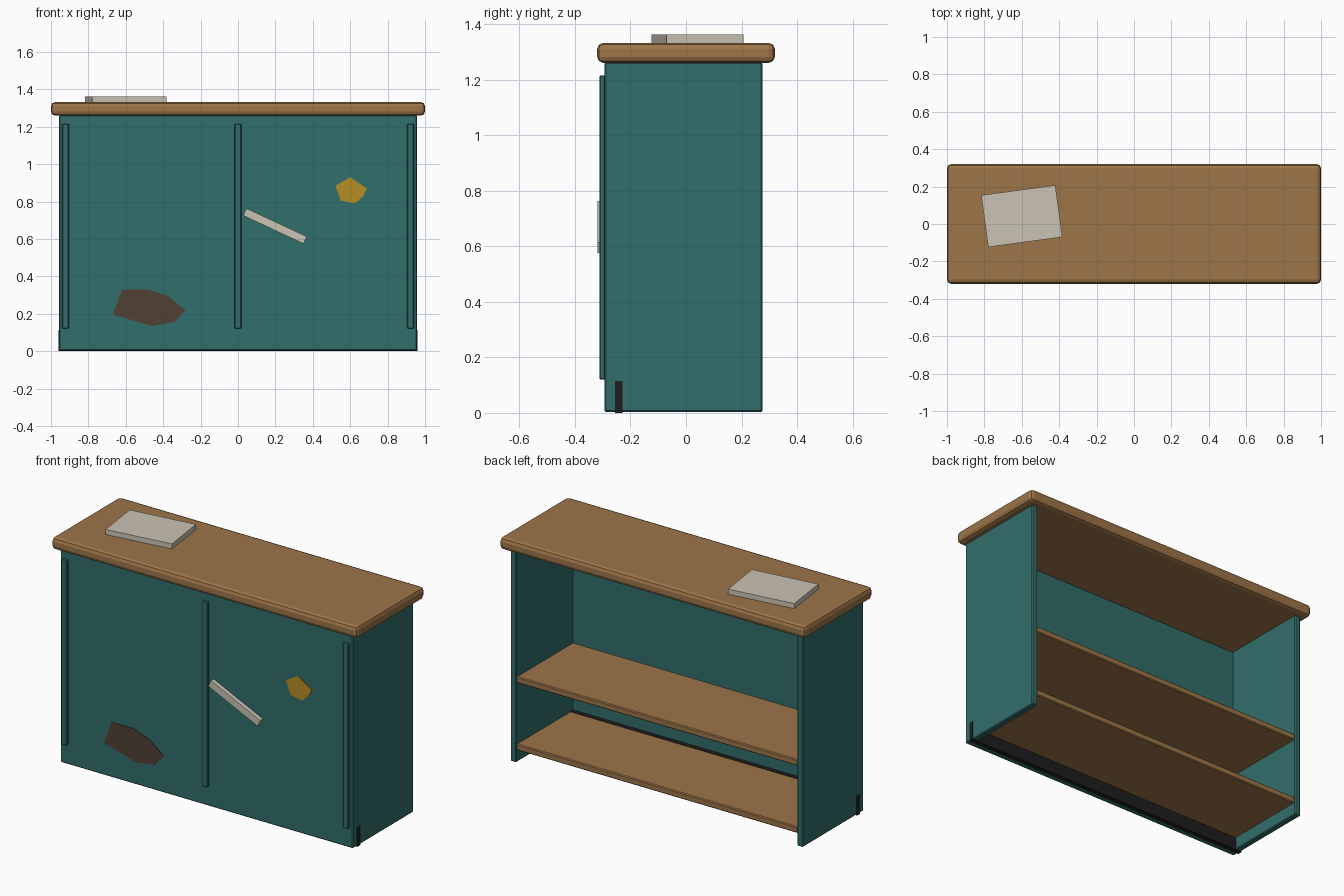
import bpy
import bmesh
from math import radians
from mathutils import Matrix

cube = bpy.data.objects.get("Cube")
if cube:
    bpy.data.objects.remove(cube, do_unlink=True)


def material(name, rgb):
    mat = bpy.data.materials.new(name)
    mat.use_nodes = True
    color = (*rgb, 1)
    mat.diffuse_color = color
    bsdf = mat.node_tree.nodes["Principled BSDF"]
    bsdf.inputs["Base Color"].default_value = color
    bsdf.inputs["Roughness"].default_value = 0.8
    return mat


teal = material("teal paint", (0.031, 0.157, 0.145))
wood = material("brown wood", (0.34, 0.177, 0.066))
paper = material("pale paper", (0.6, 0.55, 0.46))
stain = material("dark stain", (0.083, 0.05, 0.036))
mustard = material("mustard paint", (0.46, 0.27, 0.017))
black = material("black rubber", (0.013, 0.013, 0.014))


def finish(name, bm, mat):
    mesh = bpy.data.meshes.new(name)
    bmesh.ops.recalc_face_normals(bm, faces=bm.faces)
    bm.to_mesh(mesh)
    bm.free()
    mesh.materials.append(mat)
    obj = bpy.data.objects.new(name, mesh)
    bpy.context.collection.objects.link(obj)
    return obj


def box(name, mat, x, y, z, bevel=0, segments=1, turn=None):
    """Box spanning the given (low, high) ranges, turned about its centre."""
    bm = bmesh.new()
    size = [r[1] - r[0] for r in (x, y, z)]
    centre = [sum(r) / 2 for r in (x, y, z)]
    bmesh.ops.create_cube(bm, size=1, matrix=Matrix.Diagonal((*size, 1)))
    obj = finish(name, bm, mat)
    obj.location = centre
    if turn:
        obj.rotation_euler = turn
    if bevel:
        mod = obj.modifiers.new("Bevel", "BEVEL")
        mod.width = bevel
        mod.segments = segments
    return obj


def patch(name, mat, outline, y, depth):
    """Thin flat plate on the front, from an x-z outline."""
    bm = bmesh.new()
    face = bm.faces.new([bm.verts.new((px, y, pz)) for px, pz in outline])
    ext = bmesh.ops.extrude_face_region(bm, geom=[face])
    verts = [v for v in ext["geom"] if isinstance(v, bmesh.types.BMVert)]
    bmesh.ops.translate(bm, verts=verts, vec=(0, -depth, 0))
    return finish(name, bm, mat)


W, FRONT, BACK, TOP, T = 0.957, -0.293, 0.275, 1.262, 0.038

# Carcass: open at the back
box("front_panel", teal, (-W, W), (FRONT, FRONT + T), (0.003, TOP), 0.005)
for side, name in ((1, "left_side_panel"), (-1, "right_side_panel")):
    box(name, teal, sorted((side * W, side * (W - T))), (FRONT, BACK), (0.003, TOP), 0.005)

# Counter top with rounded rim
box("counter_top", wood, (-1, 1), (-0.32, 0.32), (1.26, 1.332), 0.022, 2)

# Shelves and kick board
inner = W - T + 0.002
for name, top in (("lower_shelf", 0.112), ("upper_shelf", 0.51)):
    box(name, wood, (-inner, inner), (FRONT + T - 0.002, BACK - 0.004), (top - 0.037, top), 0.005)
box("kick_board", black, (-W - 0.003, W + 0.003), (-0.256, -0.228), (0, 0.114))

# Upright trim strips
for name, x in (("right_trim", -0.922), ("middle_trim", 0), ("left_trim", 0.922)):
    box(name, teal, (x - 0.018, x + 0.018), (-0.312, FRONT + 0.002), (0.12, 1.215), 0.004)

# Front details
patch("dark_patch", stain,
      [(-.62, .33), (-.48, .33), (-.375, .295), (-.28, .22), (-.34, .155),
       (-.46, .135), (-.565, .165), (-.67, .195)], FRONT + 0.001, 0.004)
patch("mustard_patch", mustard,
      [(.52, .885), (.6, .93), (.69, .87), (.67, .83), (.625, .79), (.55, .805)],
      FRONT + 0.001, 0.004)
box("tape_strip", paper, (0.02, 0.376), (-0.318, FRONT + 0.002), (0.648, 0.69),
    turn=(0, radians(25), 0))

# Paper stack on the counter
box("paper_stack", paper, (-0.8, -0.4), (-0.098, 0.182), (1.33, 1.362),
    turn=(0, 0, radians(7.7)))
